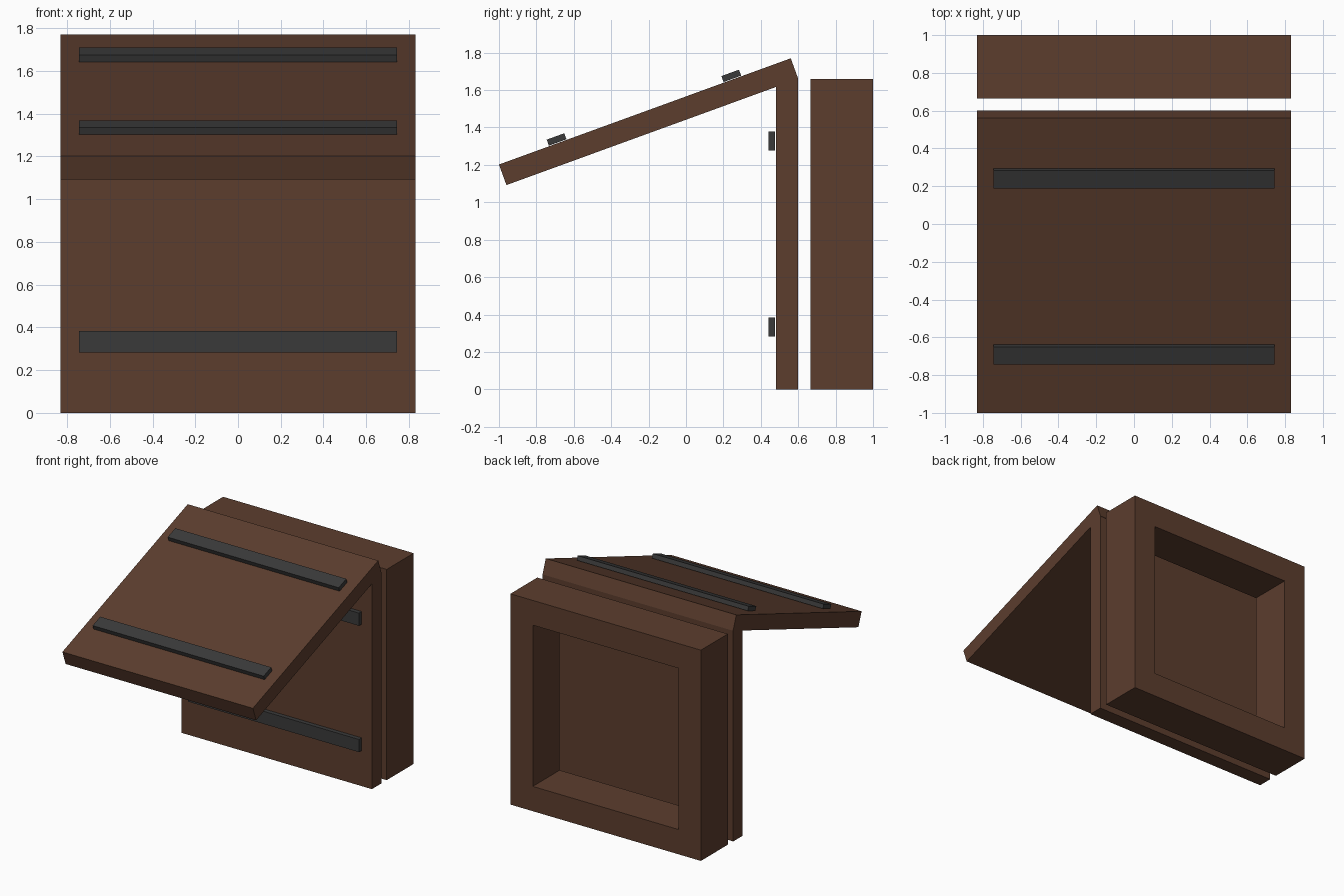
import bpy, math
from mathutils import Matrix, Vector

if "Cube" in bpy.data.objects:
    bpy.data.objects.remove(bpy.data.objects["Cube"])


def material(name, rgb):
    m = bpy.data.materials.new(name)
    m.diffuse_color = (*rgb, 1)
    m.use_nodes = True
    m.node_tree.nodes["Principled BSDF"].inputs["Base Color"].default_value = m.diffuse_color
    return m


WOOD = material("dark brown wood", (0.107, 0.047, 0.027))
IRON = material("charcoal iron", (0.042, 0.042, 0.042))
TILT = math.radians(20)


def make(name, verts, faces, mat):
    me = bpy.data.meshes.new(name)
    me.from_pydata(verts, [], faces)
    me.materials.append(mat)
    ob = bpy.data.objects.new(name, me)
    bpy.context.collection.objects.link(ob)
    return ob


def box(name, center, size, mat, tilt=0.0):
    m = Matrix.Translation(center) @ Matrix.Rotation(tilt, 4, 'X')
    verts = [m @ Vector((sx * size[0] / 2, sy * size[1] / 2, sz * size[2] / 2))
             for sx in (-1, 1) for sy in (-1, 1) for sz in (-1, 1)]
    faces = [(0, 1, 3, 2), (4, 6, 7, 5), (0, 4, 5, 1),
             (2, 3, 7, 6), (0, 2, 6, 4), (1, 5, 7, 3)]
    return make(name, verts, faces, mat)


# Tilted open shutter and upright shutter
box("raised_shutter", (0, -0.2, 1.431), (1.66, 1.66, 0.117), WOOD, TILT)
box("upright_shutter", (0, 0.539, 0.83), (1.66, 0.117, 1.66), WOOD)

# Iron straps on both shutters
for i, (y, z) in enumerate(((-0.692, 1.336), (0.242, 1.676))):
    box(f"raised_strap_{i + 1}", (0, y, z), (1.49, 0.1, 0.034), IRON, TILT)
for i, z in enumerate((0.333, 1.328)):
    box(f"upright_strap_{i + 1}", (0, 0.459, z), (1.49, 0.034, 0.1), IRON)

# Square window frame, open right through
verts = [(sx * h, y, 0.83 + sz * h)
         for y in (0.665, 1.0) for h in (0.83, 0.635)
         for sx, sz in ((-1, -1), (1, -1), (1, 1), (-1, 1))]
faces = []
for i in range(4):
    j = (i + 1) % 4
    faces += [(i, j, 4 + j, 4 + i),                # front
              (8 + j, 8 + i, 12 + i, 12 + j),      # back
              (j, i, 8 + i, 8 + j),                # outside
              (4 + i, 4 + j, 12 + j, 12 + i)]      # inside
make("window_frame", verts, faces, WOOD)
